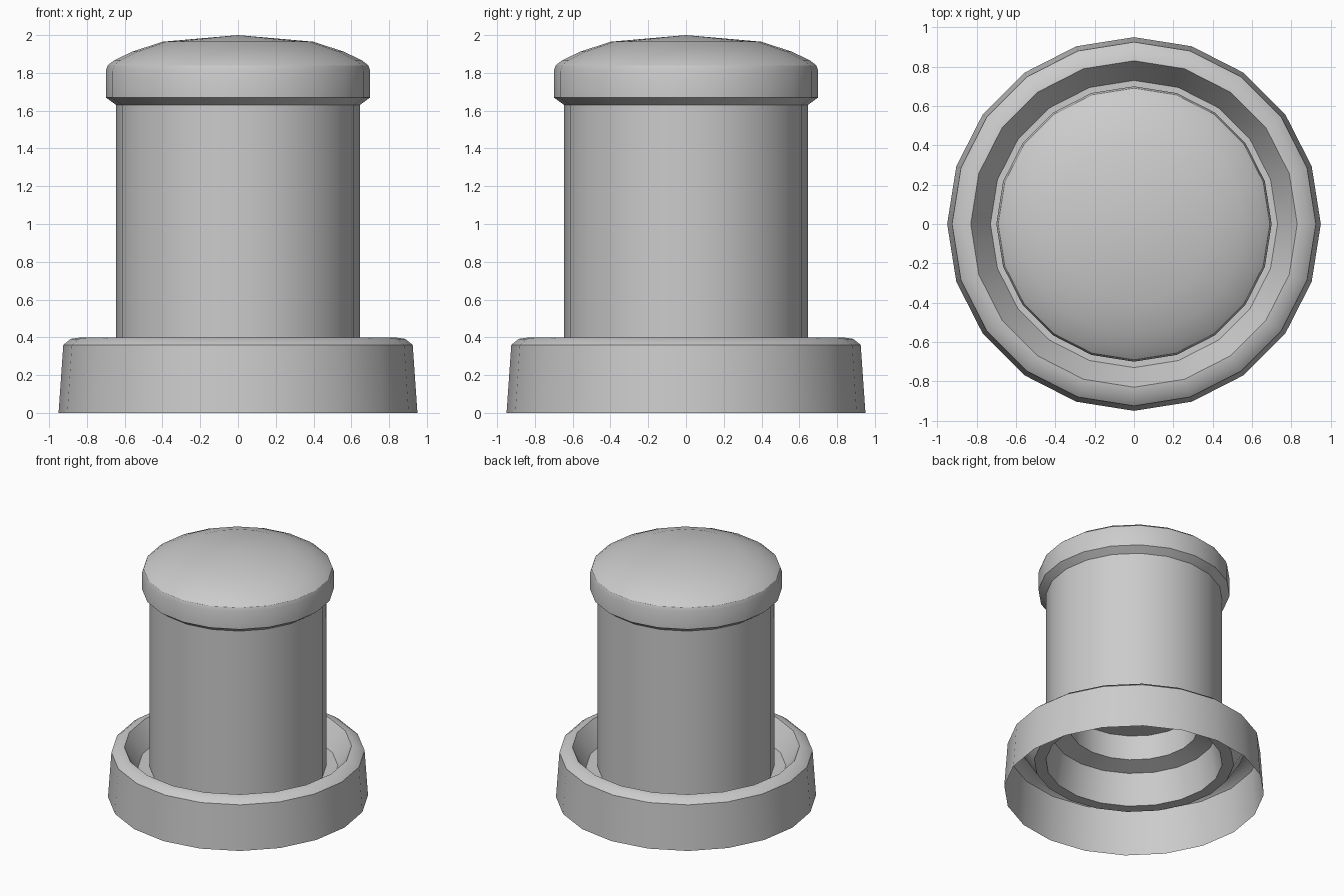
import bpy, bmesh, math

if "Cube" in bpy.data.objects:
    bpy.data.objects.remove(bpy.data.objects["Cube"])

SIDES = 20


def lathe(name, profile):
    """Revolve an (r, z) profile around z; r = 0 collapses to a pole."""
    bm = bmesh.new()
    rings = []
    for r, z in profile:
        if r == 0:
            rings.append([bm.verts.new((0, 0, z))] * SIDES)
        else:
            angles = [2 * math.pi * i / SIDES for i in range(SIDES)]
            rings.append([bm.verts.new((r * math.cos(a), r * math.sin(a), z)) for a in angles])
    for low, high in zip(rings, rings[1:]):
        for i in range(SIDES):
            j = (i + 1) % SIDES
            corners = dict.fromkeys((low[i], low[j], high[j], high[i]))
            bm.faces.new(list(corners))
    mesh = bpy.data.meshes.new(name)
    bm.to_mesh(mesh)
    bm.free()
    obj = bpy.data.objects.new(name, mesh)
    bpy.context.collection.objects.link(obj)
    bpy.ops.object.select_all(action='DESELECT')
    obj.select_set(True)
    bpy.context.view_layer.objects.active = obj
    bpy.ops.object.shade_smooth_by_angle(angle=math.radians(31))
    return obj


# Open skirt with a rounded rim, a sunken well and a narrow floor
lathe("base_ring", [(0.95, 0), (0.925, 0.36), (0.885, 0.392), (0.83, 0.40),
                    (0.73, 0.24), (0.645, 0.24)])

# Straight column rising out of the well
lathe("column", [(0.645, 0.24), (0.645, 1.63)])

# Overhanging cap with a shallow dome
lathe("cap", [(0.645, 1.63), (0.70, 1.67), (0.70, 1.81), (0.69, 1.84), (0.655, 1.867),
              (0.56, 1.912), (0.40, 1.965), (0, 2.0)])

# Stepped recess seen from underneath the column
lathe("underside_socket", [(0, 0.73), (0.47, 0.73), (0.47, 0.53), (0.60, 0.49), (0.645, 0.24)])
